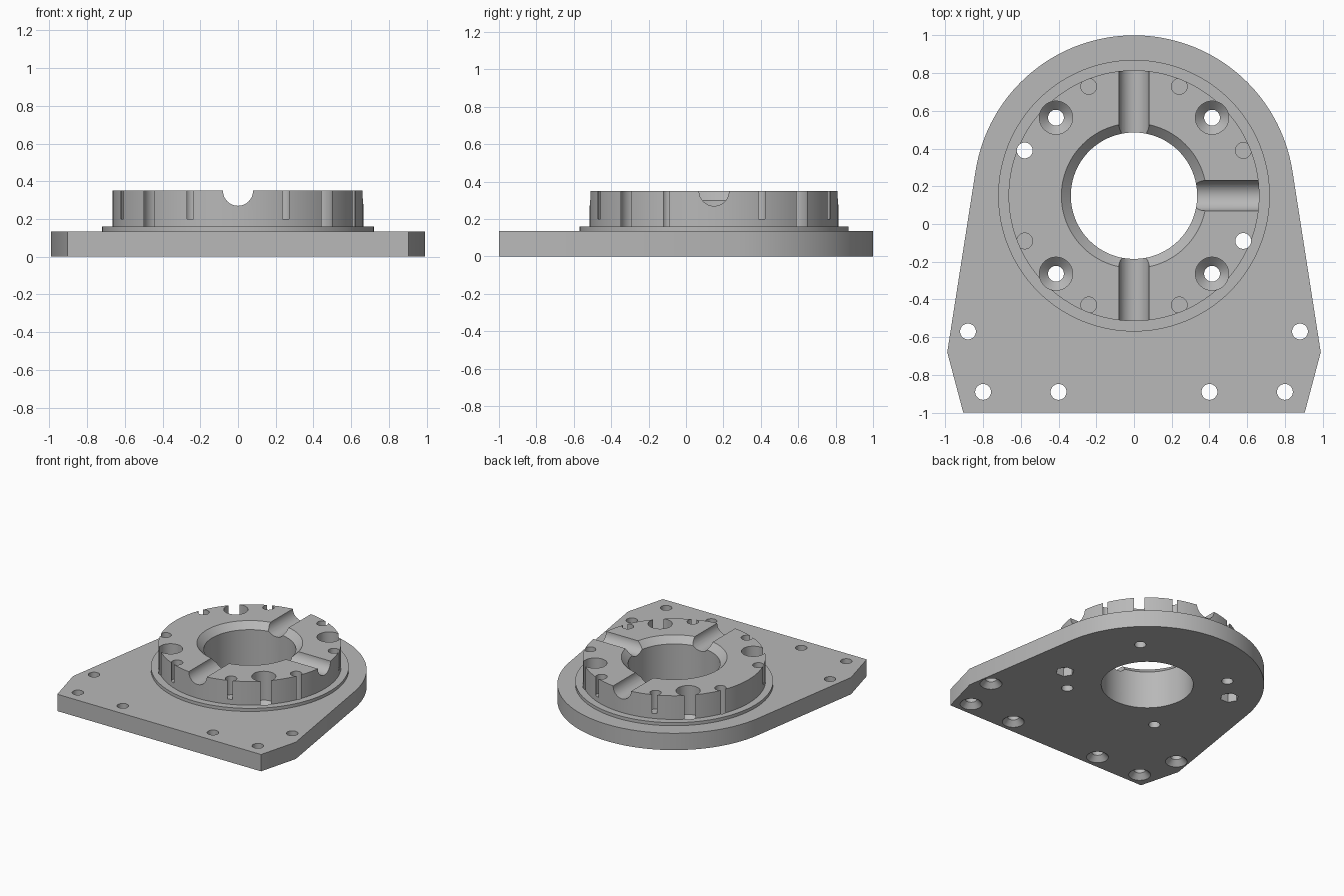
import bpy, bmesh, math
from mathutils import Matrix, Vector

cube = bpy.data.objects.get("Cube")
if cube:
    bpy.data.objects.remove(cube, do_unlink=True)

CY = 0.15                    # hub axis is at x = 0, y = CY
PLATE_TOP, FLANGE_TOP, TOP = 0.135, 0.16, 0.35
HOLE = 0.042                 # radius shared by all the small holes

grey = bpy.data.materials.new("machined_grey")
grey.use_nodes = True
colour = (0.48, 0.48, 0.48, 1)
grey.diffuse_color = colour
grey.node_tree.nodes["Principled BSDF"].inputs["Base Color"].default_value = colour


def make_object(name, bm):
    bmesh.ops.recalc_face_normals(bm, faces=bm.faces)
    mesh = bpy.data.meshes.new(name)
    bm.to_mesh(mesh)
    bm.free()
    mesh.materials.append(grey)
    ob = bpy.data.objects.new(name, mesh)
    bpy.context.collection.objects.link(ob)
    return ob


def prism(name, outline, z0, z1):
    """Extrude a flat outline from z0 to z1."""
    bm = bmesh.new()
    face = bm.faces.new([bm.verts.new((x, y, z0)) for x, y in outline])
    ext = bmesh.ops.extrude_face_region(bm, geom=[face])
    verts = [v for v in ext["geom"] if isinstance(v, bmesh.types.BMVert)]
    bmesh.ops.translate(bm, verts=verts, vec=(0, 0, z1 - z0))
    return make_object(name, bm)


def turned(name, profile, x, y, segments=40):
    """Solid of revolution from (radius, z) points, capped at both ends."""
    bm = bmesh.new()
    rings = []
    for r, z in profile:
        rings.append([bm.verts.new((x + r * math.cos(2 * math.pi * i / segments),
                                    y + r * math.sin(2 * math.pi * i / segments), z))
                      for i in range(segments)])
    for a, b in zip(rings, rings[1:]):
        for i in range(segments):
            j = (i + 1) % segments
            bm.faces.new((a[i], a[j], b[j], b[i]))
    bm.faces.new(rings[0][::-1])
    bm.faces.new(rings[-1])
    return make_object(name, bm)


def combine(target, tool, operation="DIFFERENCE"):
    """Apply a boolean and discard the tool."""
    tool.hide_render = True
    mod = target.modifiers.new("bool", "BOOLEAN")
    mod.operation, mod.solver, mod.object = operation, "EXACT", tool
    bpy.context.view_layer.objects.active = target
    bpy.ops.object.modifier_apply(modifier=mod.name)
    bpy.data.objects.remove(tool, do_unlink=True)


def polar(radius, degrees):
    a = math.radians(degrees)
    return radius * math.cos(a), CY + radius * math.sin(a)


# Base plate: round back, flanks tangent to the arc, clipped front corners
start, steps = 8.87, 72
outline = [polar(0.85, start + (180 - 2 * start) * i / steps) for i in range(steps + 1)]
outline += [(-0.99, -0.68), (-0.905, -1), (0.905, -1), (0.99, -0.68)]
mount = prism("flanged_mount_plate", outline, 0, PLATE_TOP)

# Raised hub with a thin flange at its foot
hub = turned("hub", [(0.72, 0.06), (0.72, FLANGE_TOP), (0.665, FLANGE_TOP), (0.665, TOP)],
             0, CY, 128)
combine(mount, hub, "UNION")

# Central bore with chamfered mouth
combine(mount, turned("bore", [(0.335, -0.1), (0.335, TOP - 0.05), (0.385, TOP),
                               (0.485, TOP + 0.1)], 0, CY, 128))

# Four radial half-round grooves in the hub face
for k in range(4):
    bm = bmesh.new()
    bmesh.ops.create_cone(bm, cap_ends=True, segments=48, radius1=0.08, radius2=0.08, depth=0.7)
    bm.transform(Matrix.Translation(Vector((0, CY, TOP))) @ Matrix.Rotation(k * math.pi / 2, 4, "Z")
                 @ Matrix.Translation(Vector((0.55, 0, 0))) @ Matrix.Rotation(math.pi / 2, 4, "Y"))
    combine(mount, make_object("groove", bm))

# Counterbored screw holes that break through the hub wall
for k in range(4):
    x, y = polar(0.585, 45 + 90 * k)
    combine(mount, turned("screw_hole", [(HOLE, -0.1), (HOLE, 0.072), (0.088, 0.118),
                                         (0.088, 0.5)], x, y))

# Ring of eight holes: two go through to hexagonal nut pockets, six are blind
for angle in (22.5, 67.5, 112.5, 157.5, 202.5, 247.5, 292.5, 337.5):
    x, y = polar(0.627, angle)
    through = angle in (157.5, 337.5)
    bottom = -0.1 if through else 0.2
    combine(mount, turned("ring_hole", [(HOLE, bottom), (HOLE, 0.5)], x, y))
    if through:
        combine(mount, turned("nut_pocket", [(0.068, -0.1), (0.068, 0.07)], x, y, 6))

# Fixing holes along the front, countersunk from below
for side in (-1, 1):
    for x, y in ((0.88, -0.57), (0.8, -0.89), (0.4, -0.89)):
        combine(mount, turned("fixing_hole", [(0.12, -0.04), (0.08, 0), (HOLE, 0.04),
                                              (HOLE, 0.5)], side * x, y))

# Smooth curved walls, crisp edges
bpy.ops.object.select_all(action="DESELECT")
mount.select_set(True)
bpy.context.view_layer.objects.active = mount
bpy.ops.object.shade_smooth_by_angle(angle=math.radians(25))
